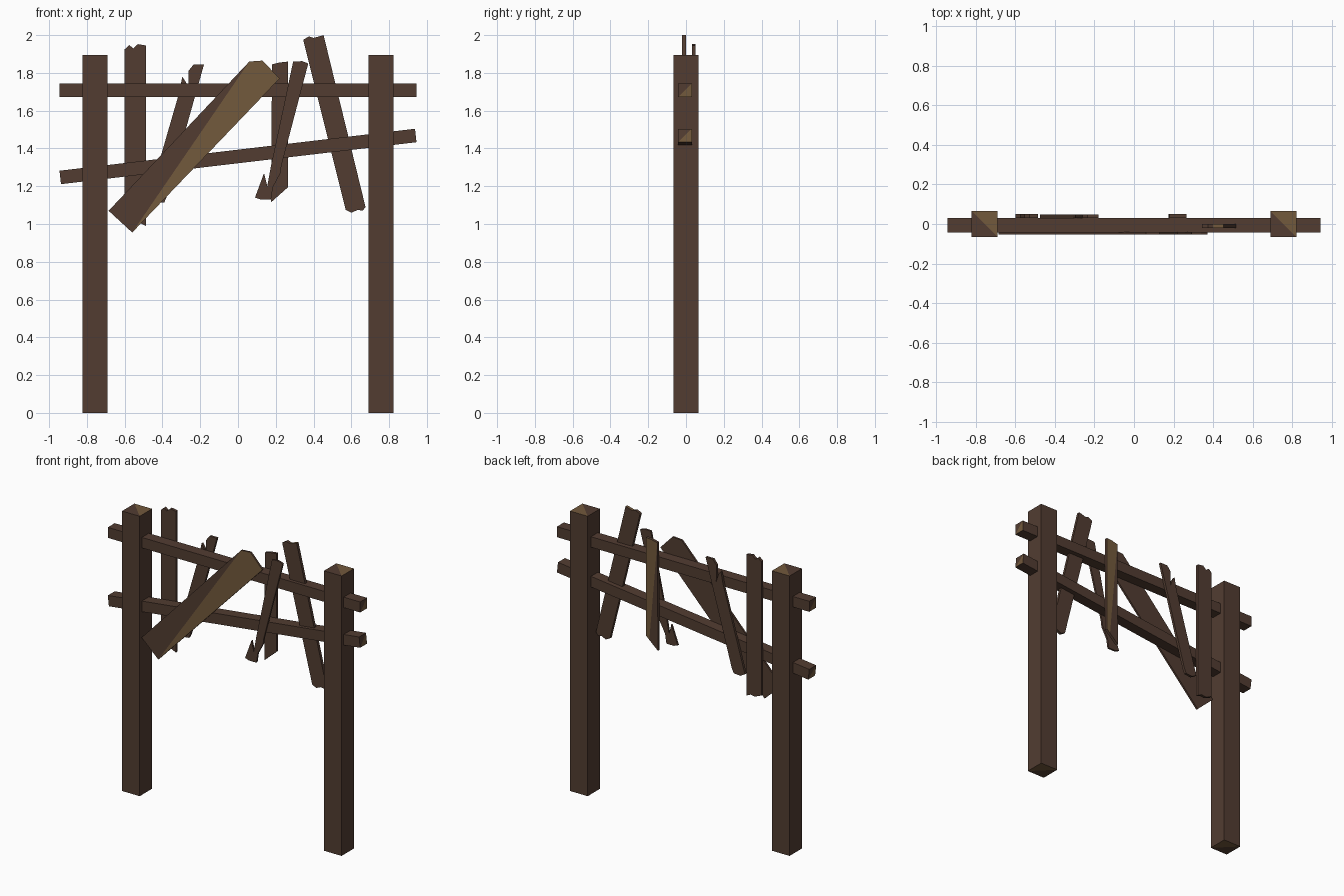
import bpy, bmesh
from mathutils import Vector

if "Cube" in bpy.data.objects:
    bpy.data.objects.remove(bpy.data.objects["Cube"])


def mat(name, rgb):
    m = bpy.data.materials.new(name)
    m.diffuse_color = (*rgb, 1)
    m.use_nodes = True
    m.node_tree.nodes["Principled BSDF"].inputs["Base Color"].default_value = m.diffuse_color
    return m


DARK = mat("dark brown wood", (0.085, 0.046, 0.031))
LIGHT = mat("light cut wood", (0.17, 0.10, 0.045))


def part(name, outline, y0, y1, splits=()):
    """Extrude an x-z outline from y0 to y1. Each split is (face direction, point,
    normal): faces in that direction are cut, the normal side becomes light."""
    bm = bmesh.new()
    face = bm.faces.new([bm.verts.new((x, y0, z)) for x, z in outline])
    ext = bmesh.ops.extrude_face_region(bm, geom=[face])["geom"]
    bmesh.ops.translate(bm, verts=[v for v in ext if isinstance(v, bmesh.types.BMVert)],
                        vec=(0, y1 - y0, 0))
    bmesh.ops.recalc_face_normals(bm, faces=bm.faces)
    for direction, point, normal in splits:
        d, p, n = Vector(direction), Vector(point), Vector(normal)
        faces = [f for f in bm.faces if f.normal.dot(d) > 0.8]
        geom = set(faces)
        for f in faces:
            geom.update(f.edges, f.verts)
        bmesh.ops.bisect_plane(bm, geom=list(geom), plane_co=p, plane_no=n, dist=1e-5)
        bm.normal_update()
        for f in bm.faces:
            if f.normal.dot(d) > 0.8 and (f.calc_center_median() - p).dot(n) > 0:
                f.material_index = 1
    me = bpy.data.meshes.new(name)
    bm.to_mesh(me)
    bm.free()
    me.materials.append(DARK)
    me.materials.append(LIGHT)
    ob = bpy.data.objects.new(name, me)
    bpy.context.collection.objects.link(ob)


UP, FRONT, BACK = (0, 0, 1), (0, -1, 0), (0, 1, 0)

# Square posts with half-light cut ends
for side, x in (("left", -0.756), ("right", 0.756)):
    a, b = x - 0.066, x + 0.066
    part(side + "_post", [(a, 0), (b, 0), (b, 1.895), (a, 1.895)], -0.066, 0.066,
         [(UP, (x, 0, 1.895), (1, 1, 0)), ((0, 0, -1), (x, 0, 0), (1, 1, 0))])


# Rails with half-light cut ends
def rail(name, outline, zl, zr):
    part(name, outline, -0.043, 0.031,
         [((1, 0, 0), (0.945, -0.006, zr), (0, 1, -1)),
          ((-1, 0, 0), (-0.945, -0.006, zl), (0, -1, -1))])


rail("upper_rail", [(-0.945, 1.672), (0.945, 1.672), (0.945, 1.743), (-0.945, 1.743)],
     1.708, 1.708)
rail("lower_rail", [(-0.937, 1.211), (0.945, 1.433), (0.937, 1.504), (-0.945, 1.282)],
     1.247, 1.468)

# Broken planks nailed behind the rails
part("back_plank_left", [(-0.60, 1.02), (-0.55, 1.00), (-0.52, 1.005), (-0.487, 0.99),
                         (-0.487, 1.945), (-0.53, 1.952), (-0.555, 1.93), (-0.575, 1.947),
                         (-0.60, 1.925)], 0.031, 0.05)
part("back_plank_split", [(-0.475, 1.13), (-0.44, 1.11), (-0.39, 1.115), (-0.375, 1.15),
                          (-0.18, 1.845), (-0.235, 1.845), (-0.262, 1.81), (-0.26, 1.70),
                          (-0.275, 1.75), (-0.295, 1.78), (-0.31, 1.70)], 0.031, 0.048)
part("back_plank_centre", [(0.175, 1.115), (0.265, 1.195), (0.265, 1.86), (0.22, 1.855),
                           (0.18, 1.845)], 0.031, 0.05,
     [(BACK, (0.18, 0, 1.845), (0.675, 0, 0.06))])

# Planks nailed on the front
part("diagonal_plank", [(-0.685, 1.07), (-0.56, 0.955), (0.22, 1.77), (0.13, 1.865),
                        (0.06, 1.86)], -0.053, -0.040,
     [(FRONT, (0.06, 0, 1.86), (0.905, 0, -0.62))])
part("front_plank_split", [(0.09, 1.14), (0.12, 1.13), (0.175, 1.13), (0.185, 1.195),
                           (0.225, 1.27), (0.23, 1.31), (0.372, 1.85), (0.34, 1.862),
                           (0.292, 1.86), (0.175, 1.31), (0.155, 1.20), (0.138, 1.27)],
     -0.053, -0.040)

# Plank threaded through the rails
part("right_plank", [(0.57, 1.075), (0.60, 1.06), (0.635, 1.075), (0.66, 1.07),
                     (0.675, 1.09), (0.453, 2.0), (0.40, 1.985), (0.375, 1.993),
                     (0.345, 1.975)], -0.02, 0.0,
     [(UP, (0.40, 0, 1.98), (1, 0, 0))])
